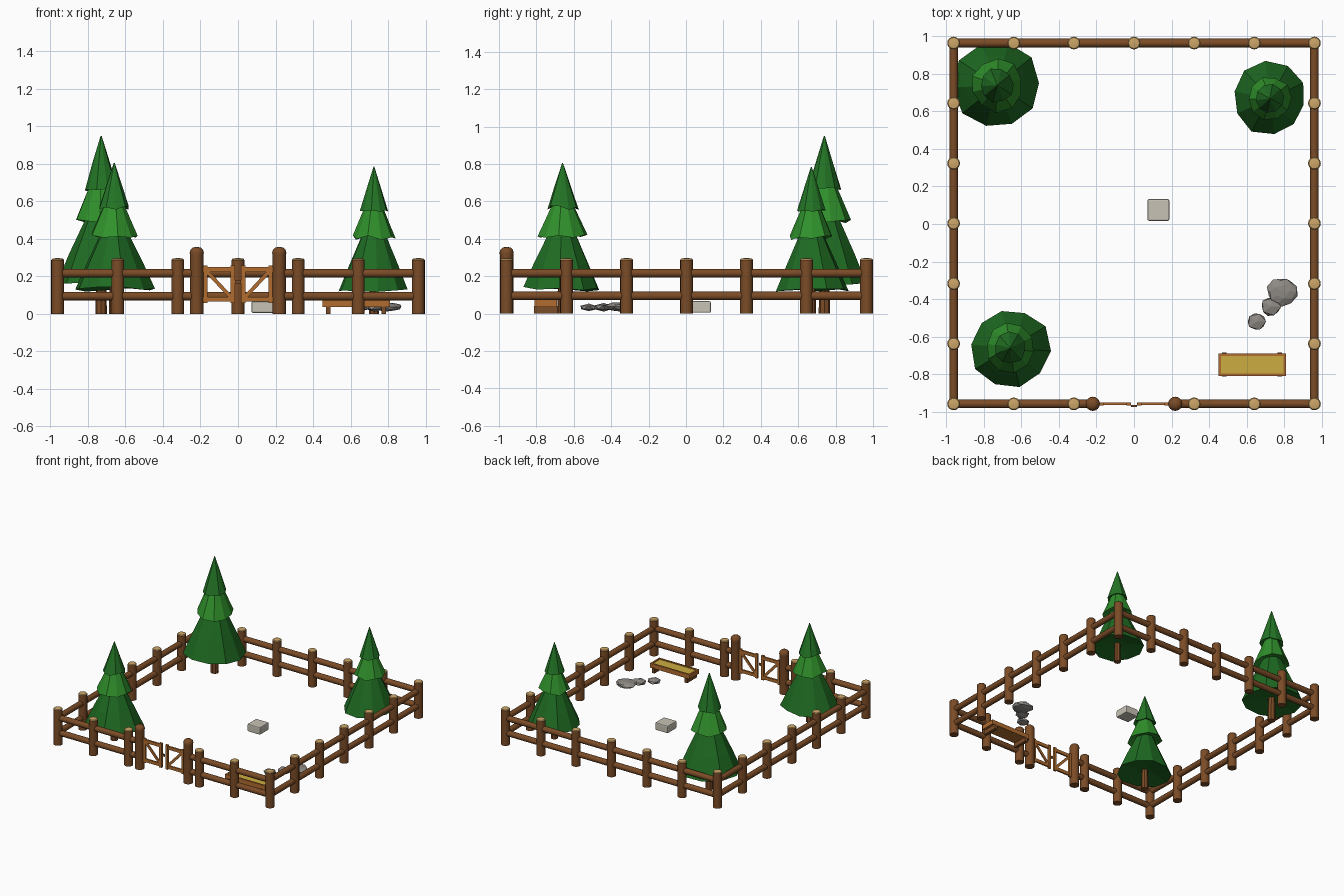
import bpy, bmesh, math, random
from mathutils import Vector, Matrix

if "Cube" in bpy.data.objects:
    bpy.data.objects.remove(bpy.data.objects["Cube"])

random.seed(4)


def mat(name, hexcol):
    m = bpy.data.materials.new(name)
    lin = [(int(hexcol[i:i + 2], 16) / 255) ** 2.2 for i in (0, 2, 4)]
    m.diffuse_color = (*lin, 1)
    m.use_nodes = True
    m.node_tree.nodes["Principled BSDF"].inputs["Base Color"].default_value = m.diffuse_color
    return m


BARK = mat("bark brown", "7a4d2b")
GRAIN = mat("end grain tan", "cba468")
PLANK = mat("plank orange brown", "b06c33")
FEED = mat("feed yellow", "cbab42")
ROCK = mat("rock grey", "8d8883")
BLOCK = mat("salt block grey", "c6c1b4")
LOW = mat("low foliage green", "246b27")
MID = mat("middle foliage green", "338f2f")
TIP = mat("top foliage green", "28742a")


def finish(bm, name, mats, smooth=False):
    bmesh.ops.recalc_face_normals(bm, faces=bm.faces)
    me = bpy.data.meshes.new(name)
    bm.to_mesh(me)
    bm.free()
    for m in mats:
        me.materials.append(m)
    ob = bpy.data.objects.new(name, me)
    bpy.context.collection.objects.link(ob)
    if smooth:
        bpy.ops.object.select_all(action='DESELECT')
        ob.select_set(True)
        bpy.context.view_layer.objects.active = ob
        bpy.ops.object.shade_smooth_by_angle(angle=math.radians(35))
    return ob


def lathe(bm, profile, x, y, n=16, mi=None, jr=0.0, jz=0.0):
    """Stack rings of (r, z); mi gives a material index per band."""
    rings = []
    turn = random.random() * 6 if jr else 0
    wob = [1 + random.uniform(-jr, jr) for _ in range(n)]
    drop = [random.uniform(-jz, jz) for _ in range(n)]
    for r, z in profile:
        k = 1 if jr and r > 0.08 else 0.5
        rings.append([bm.verts.new((
            x + r * (1 + (wob[i] - 1) * k) * math.cos(turn + math.tau * i / n),
            y + r * (1 + (wob[i] - 1) * k) * math.sin(turn + math.tau * i / n),
            z + drop[i] * k * min(1, r / 0.1))) for i in range(n)])
    for b, (lo, hi) in enumerate(zip(rings, rings[1:])):
        for i in range(n):
            f = bm.faces.new((lo[i], lo[(i + 1) % n], hi[(i + 1) % n], hi[i]))
            f.material_index = mi[b] if mi else 0
    bm.faces.new(rings[0][::-1]).material_index = mi[0] if mi else 0
    bm.faces.new(rings[-1]).material_index = mi[-1] if mi else 0


def pole(bm, a, b, r, n=12):
    a, b = Vector(a), Vector(b)
    d = b - a
    m = Matrix.Translation((a + b) / 2) @ d.to_track_quat('Z', 'Y').to_matrix().to_4x4()
    bmesh.ops.create_cone(bm, cap_ends=True, segments=n, radius1=r, radius2=r,
                          depth=d.length, matrix=m)


def box(bm, c, s, ry=0.0):
    m = Matrix.Translation(c) @ Matrix.Rotation(ry, 4, 'Y') @ Matrix.Diagonal((*s, 1))
    return bmesh.ops.create_cube(bm, size=1, matrix=m)['verts']


# Fence posts with pale sawn tops
S, E, DY = 0.3207, 0.962, 0.003
spots = {(i, j) for i in range(-3, 4) for j in range(-3, 4)
         if max(abs(i), abs(j)) == 3 and (i, j) != (0, -3)}
bm = bmesh.new()
for i, j in sorted(spots):
    lathe(bm, [(0.034, 0), (0.034, 0.288), (0.029, 0.294), (0.012, 0.297)],
          i * S, j * S + DY, mi=[0, 1, 1])
finish(bm, "fence_posts", [BARK, GRAIN], True)

# Taller gate posts with domed tops
YF, YB = -E + DY, E + DY
bm = bmesh.new()
for sx in (-1, 1):
    lathe(bm, [(0.036, 0), (0.036, 0.315), (0.038, 0.325), (0.034, 0.342),
               (0.022, 0.353), (0.006, 0.357)], sx * 0.22, YF)
finish(bm, "gate_posts", [BARK], True)

# Two rows of round rails
bm = bmesh.new()
for z in (0.095, 0.217):
    pole(bm, (-E, YB, z), (E, YB, z), 0.023)
    for sx in (-1, 1):
        pole(bm, (sx * E, YF, z), (sx * E, YB, z), 0.023)
        pole(bm, (sx * E, YF, z), (sx * 0.22, YF, z), 0.023)
finish(bm, "fence_rails", [BARK], True)

# Double gate: mirrored framed leaves with a diagonal brace
bm = bmesh.new()
for sx in (-1, 1):
    for z in (0.078, 0.236):
        box(bm, (sx * 0.102, YF, z), (0.168, 0.014, 0.026))
    for x in (0.174, 0.028):
        box(bm, (sx * x, YF, 0.157), (0.022, 0.016, 0.2))
    box(bm, (sx * 0.101, YF, 0.157), (0.2, 0.01, 0.02), -sx * math.atan2(0.145, 0.135))
finish(bm, "gate_leaves", [PLANK])
bm = bmesh.new()
box(bm, (0, YF - 0.012, 0.17), (0.03, 0.012, 0.018))
finish(bm, "gate_latch", [BARK])


# Pine trees: trunk and three faceted skirts
def tree(x, y, h, r):
    bm = bmesh.new()
    lathe(bm, [(0.13 * r + 0.001, 0), (0.11 * r, 0.3 * h)], x, y, 8)
    finish(bm, "tree_trunk", [BARK])
    tiers = [([(0.3, .20), (1.0, .165), (0.72, .33), (0.3, .56)], LOW),
             ([(0.2, .55), (0.61, .52), (0.42, .63), (0.2, .76)], MID),
             ([(0.1, .73), (0.40, .70), (0.22, .84), (0.012, 1.0)], TIP)]
    for prof, m in tiers:
        bm = bmesh.new()
        lathe(bm, [(a * r, b * h) for a, b in prof], x, y, 10, jr=0.06, jz=0.014)
        finish(bm, "tree_foliage", [m])


tree(-0.73, 0.74, 0.95, 0.23)
tree(-0.66, -0.66, 0.805, 0.21)
tree(0.725, 0.67, 0.785, 0.192)

# Feed trough: floor, walls, end legs and filling
TX, TY = 0.63, -0.75
bm = bmesh.new()
box(bm, (TX, TY, 0.042), (0.35, 0.11, 0.012))
for s in (-1, 1):
    box(bm, (TX, TY + s * 0.053, 0.054), (0.36, 0.014, 0.036))
    box(bm, (TX + s * 0.173, TY, 0.054), (0.014, 0.118, 0.036))
finish(bm, "trough_walls", [PLANK])
bm = bmesh.new()
for s in (-1, 1):
    box(bm, (TX + s * 0.148, TY, 0.02), (0.025, 0.128, 0.04))
finish(bm, "trough_legs", [BARK])
bm = bmesh.new()
box(bm, (TX, TY, 0.055), (0.335, 0.095, 0.022))
finish(bm, "trough_feed", [FEED])

# Rock pile
for x, y, r, h in ((0.79, -0.36, 0.082, 0.026), (0.73, -0.44, 0.06, 0.023),
                   (0.655, -0.52, 0.055, 0.021)):
    bm = bmesh.new()
    bmesh.ops.create_icosphere(bm, subdivisions=1 if r < 0.07 else 2, radius=1)
    for v in bm.verts:
        v.co *= random.uniform(0.86, 1.06)
        v.co = Vector((x + v.co.x * r, y + v.co.y * r * 0.95, 0.012 + h + v.co.z * h))
    finish(bm, "rock", [ROCK])

# Salt block with softened edges
bm = bmesh.new()
box(bm, (0.13, 0.075, 0.036), (0.116, 0.116, 0.062))
bmesh.ops.bevel(bm, geom=bm.edges[:], offset=0.008, segments=2, profile=0.5, affect='EDGES')
finish(bm, "salt_block", [BLOCK])
